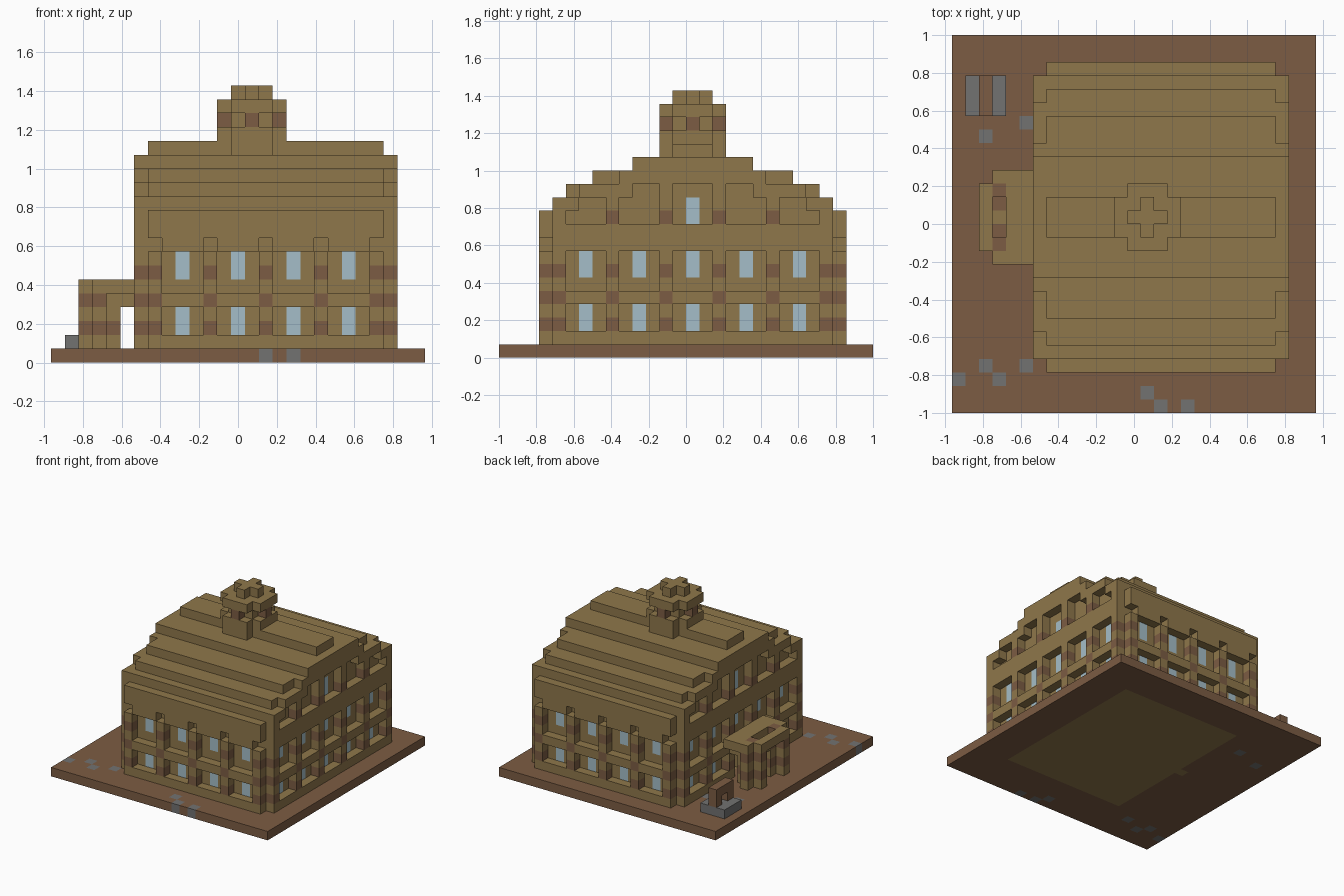
import bpy, bmesh, math
from mathutils import Vector

cube = bpy.data.objects.get("Cube")
if cube:
    bpy.data.objects.remove(cube, do_unlink=True)

U = 1 / 14                              # block size
ORIGIN = Vector((-13.5, -14, 0))        # grid corner, in blocks
COLOURS = {"sandstone": (0.275, 0.185, 0.070), "brown_stone": (0.202, 0.107, 0.056),
           "grey_stone": (0.168, 0.168, 0.165), "pale_glass": (0.376, 0.515, 0.577)}
TAN, BROWN, GREY, GLASS = range(4)

materials = []
for name, rgb in COLOURS.items():
    m = bpy.data.materials.new(name)
    m.use_nodes = True
    m.diffuse_color = (*rgb, 1)
    bsdf = m.node_tree.nodes["Principled BSDF"]
    bsdf.inputs["Base Color"].default_value = (*rgb, 1)
    bsdf.inputs["Roughness"].default_value = 0.9
    materials.append(m)

cells = {}                              # block position -> (part, colour)


def fill(part, colour, i, j, k):
    """Fill an inclusive range of blocks; a single number means one block."""
    spans = [(r, r) if isinstance(r, int) else r for r in (i, j, k)]
    for x in range(spans[0][0], spans[0][1] + 1):
        for y in range(spans[1][0], spans[1][1] + 1):
            for z in range(spans[2][0], spans[2][1] + 1):
                cells[x, y, z] = (part, colour)


def clear(i, j, k):
    cells.pop((i, j, k), None)


# Ground slab, house floor and scattered paving
fill("ground", BROWN, (0, 26), (0, 27), 0)
fill("ground", TAN, (8, 22), (5, 23), 0)
fill("ground", TAN, 7, 14, 0)
for i, j in ((5, 21), (2, 20), (0, 2), (2, 3), (3, 2), (5, 3), (14, 1), (15, 0), (17, 0)):
    fill("ground", GREY, i, j, 0)

# Recessed walls with two rows of windows
fill("walls", TAN, (7, 23), (4, 24), (1, 10))
for k in (2, 6):
    for j in (4, 24):
        for i in range(9, 22, 4):
            fill("windows", GLASS, i, j, (k, k + 1))
    for i in (7, 23):
        for j in range(6, 23, 4):
            fill("windows", GLASS, i, j, (k, k + 1))


def pillar(i, j):
    """Pillar with two brown bands and a brown boss on the middle ledge."""
    fill("pillars", TAN, i, j, (1, 7))
    for k in (2, 4, 6):
        fill("pillars", BROWN, i, j, k)


# Long sides: plinth, ledge, eave with a notch over every pillar
for j in (3, 25):
    fill("plinth", TAN, (7, 23), j, 1)
    fill("ledge", TAN, (7, 23), j, 4)
    fill("eaves", TAN, (7, 23), j, (8, 10))
    for i in range(7, 24, 4):
        pillar(i, j)
        clear(i, j, 8)

# Stepped roof
for k, j in ((11, 4), (12, 5), (13, 7), (14, 10), (15, 13)):
    fill("roof", TAN, (7, 23), (j, 28 - j), k)

# Gable ends: plinth, ledge, cornice, pillars and stepped parapet
PARAPET_TOP = {4: 11, 5: 11, 6: 12, 7: 12, 8: 12, 9: 13}
OPENING_TOP = {5: 10, 6: 11, 7: 11, 9: 11, 10: 12, 11: 12, 13: 12, 14: 12}
for i in (6, 24):
    fill("plinth", TAN, i, (4, 24), 1)
    fill("ledge", TAN, i, (4, 24), 4)
    fill("cornice", TAN, i, (4, 24), (8, 9))
    for j in range(4, 25, 4):
        pillar(i, j)
    for j in range(4, 25):
        side = min(j, 28 - j)
        bottom = OPENING_TOP.get(side, 9) + 1
        fill("gable_parapet", TAN, i, j, (bottom, PARAPET_TOP.get(side, 14)))
        if side in (8, 12):
            fill("gable_parapet", BROWN, i, j, 10)
for i in (7, 23):
    fill("windows", GLASS, i, 14, (10, 11))

# Roof turret: cross-shaped drum, open lantern, cap and finial
def rounded_square(k):
    fill("turret", TAN, (12, 16), (13, 15), k)
    fill("turret", TAN, (13, 15), (12, 16), k)


for k in (15, 16, 18):
    rounded_square(k)
fill("turret", TAN, (13, 15), (13, 15), 17)
for i, j in ((12, 14), (16, 14), (14, 12), (14, 16)):
    fill("turret", BROWN, i, j, 17)
fill("finial", TAN, (13, 15), 14, 19)
fill("finial", TAN, 14, (13, 15), 19)

# Side porch on two cross-shaped posts, with the doorway behind it
for k in (1, 2, 3):
    for j in range(13, 16):
        clear(6, j, k)
    clear(7, 14, k)
fill("porch_roof", TAN, (3, 5), (12, 16), 4)
fill("porch_roof", TAN, (3, 5), (11, 17), 5)
fill("porch_roof", TAN, 2, (12, 16), 5)
for j in range(13, 16):
    clear(3, j, 5)
for j in (12, 16):
    for k in range(1, 5):
        colour = BROWN if k in (2, 4) else TAN
        fill("porch_posts", colour, (2, 3 if k == 4 else 4), j, k)
        fill("porch_posts", colour, 3, (j - 1, j + 1), k)
    fill("porch_posts", BROWN, 3, j, 5)

# Well: stone basin with a brown arch across it
fill("well_basin", GREY, (1, 3), (22, 24), 1)
fill("well_arch", BROWN, 2, (22, 24), (2, 3))
clear(2, 23, 2)


def build(part):
    """Make one mesh from the exposed block faces of a part."""
    bm = bmesh.new()
    verts = {}
    for pos, (name, colour) in cells.items():
        if name != part:
            continue
        for axis in range(3):
            for sign in (0, 1):
                near = list(pos)
                near[axis] += 2 * sign - 1
                if tuple(near) in cells:
                    continue
                b, c = (axis + 1) % 3, (axis + 2) % 3
                loop = []
                for db, dc in ((0, 0), (1, 0), (1, 1), (0, 1)):
                    p = list(pos)
                    p[axis] += sign
                    p[b] += db
                    p[c] += dc
                    key = tuple(p)
                    if key not in verts:
                        verts[key] = bm.verts.new((Vector(key) + ORIGIN) * U)
                    loop.append(verts[key])
                face = bm.faces.new(loop if sign else loop[::-1])
                face.material_index = colour
    bmesh.ops.dissolve_limit(bm, angle_limit=math.radians(1), verts=bm.verts[:],
                             edges=bm.edges[:], delimit={"MATERIAL"})
    mesh = bpy.data.meshes.new(part)
    bm.to_mesh(mesh)
    bm.free()
    for m in materials:
        mesh.materials.append(m)
    bpy.context.collection.objects.link(bpy.data.objects.new(part, mesh))


for part in sorted({name for name, _ in cells.values()}):
    build(part)
